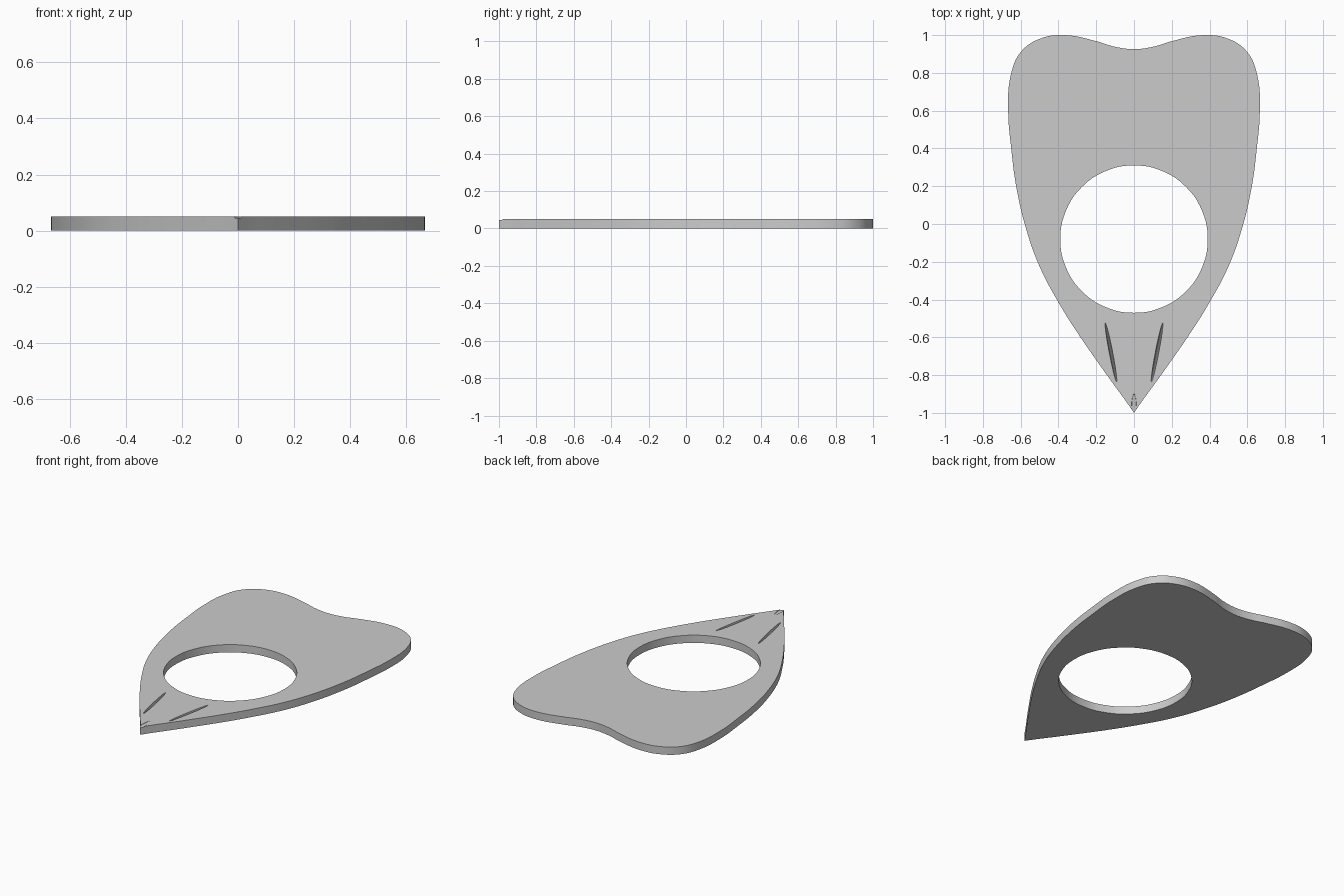
import bpy, bmesh, math
from mathutils import Matrix

if "Cube" in bpy.data.objects:
    bpy.data.objects.remove(bpy.data.objects["Cube"])

THICK = 0.05

# Right half of the heart-shaped outline, from the tip to the rear notch
half = [(0, -1), (0.045, -0.935), (0.1, -0.86), (0.2, -0.72), (0.3, -0.575),
        (0.4, -0.415), (0.5, -0.225), (0.57, -0.03), (0.622, 0.19), (0.65, 0.4),
        (0.666, 0.6), (0.652, 0.79), (0.6, 0.91), (0.5, 0.98), (0.37, 1.0),
        (0.2, 0.968), (0.1, 0.938), (0, 0.926)]
outline = half + [(-x, y) for x, y in half[-2:0:-1]]

# Flat filled curve: smooth outline plus a round window
curve = bpy.data.curves.new("plate_profile", "CURVE")
curve.dimensions, curve.fill_mode, curve.extrude = "2D", "BOTH", THICK / 2


def add_loop(points, resolution):
    s = curve.splines.new("BEZIER")
    s.bezier_points.add(len(points) - 1)
    for bp, (x, y) in zip(s.bezier_points, points):
        bp.co = (x, y, 0)
        bp.handle_left_type = bp.handle_right_type = "AUTO"
    s.use_cyclic_u = True
    s.resolution_u = resolution
    return s


tip = add_loop(outline, 6).bezier_points[0]
tip.handle_left_type = tip.handle_right_type = "VECTOR"
add_loop([(0.39 * math.cos(i * math.tau / 16), -0.08 + 0.39 * math.sin(i * math.tau / 16))
          for i in range(16)], 6)

profile = bpy.data.objects.new("plate_profile", curve)
bpy.context.collection.objects.link(profile)
bpy.context.view_layer.update()
mesh = bpy.data.meshes.new_from_object(
    profile.evaluated_get(bpy.context.evaluated_depsgraph_get()))
bpy.data.objects.remove(profile)

# Weld caps to walls and stand the plate on the floor
bm = bmesh.new()
bm.from_mesh(mesh)
bmesh.ops.remove_doubles(bm, verts=bm.verts, dist=0.0002)
bmesh.ops.translate(bm, verts=bm.verts, vec=(0, 0, THICK / 2))
bmesh.ops.recalc_face_normals(bm, faces=bm.faces)
bm.to_mesh(mesh)
bm.free()
plate = bpy.data.objects.new("pointer_plate", mesh)
bpy.context.collection.objects.link(plate)

# Slender spindles that carve the two grooves and the nick at the tip
bm = bmesh.new()


def spindle(x, y, angle, length, width, depth):
    m = (Matrix.Translation((x, y, THICK)) @ Matrix.Rotation(angle, 4, "Z")
         @ Matrix.Diagonal((width / 2, length / 2, depth, 1))
         @ Matrix.Rotation(math.pi / 2, 4, "X"))
    bmesh.ops.create_uvsphere(bm, u_segments=12, v_segments=12, radius=1, matrix=m)


for side in (1, -1):
    spindle(side * 0.122, -0.68, -side * 0.19, 0.32, 0.018, 0.02)
spindle(0, -1.0, 0, 0.2, 0.03, 0.006)
cut_mesh = bpy.data.meshes.new("groove_cutter")
bm.to_mesh(cut_mesh)
bm.free()
cutter = bpy.data.objects.new("groove_cutter", cut_mesh)
bpy.context.collection.objects.link(cutter)
cutter.hide_render = True

mod = plate.modifiers.new("grooves", "BOOLEAN")
mod.operation, mod.solver, mod.object = "DIFFERENCE", "EXACT", cutter
bpy.context.view_layer.objects.active = plate
plate.select_set(True)
bpy.ops.object.modifier_apply(modifier=mod.name)
bpy.data.objects.remove(cutter)
bpy.ops.object.shade_smooth_by_angle(angle=math.radians(30))
